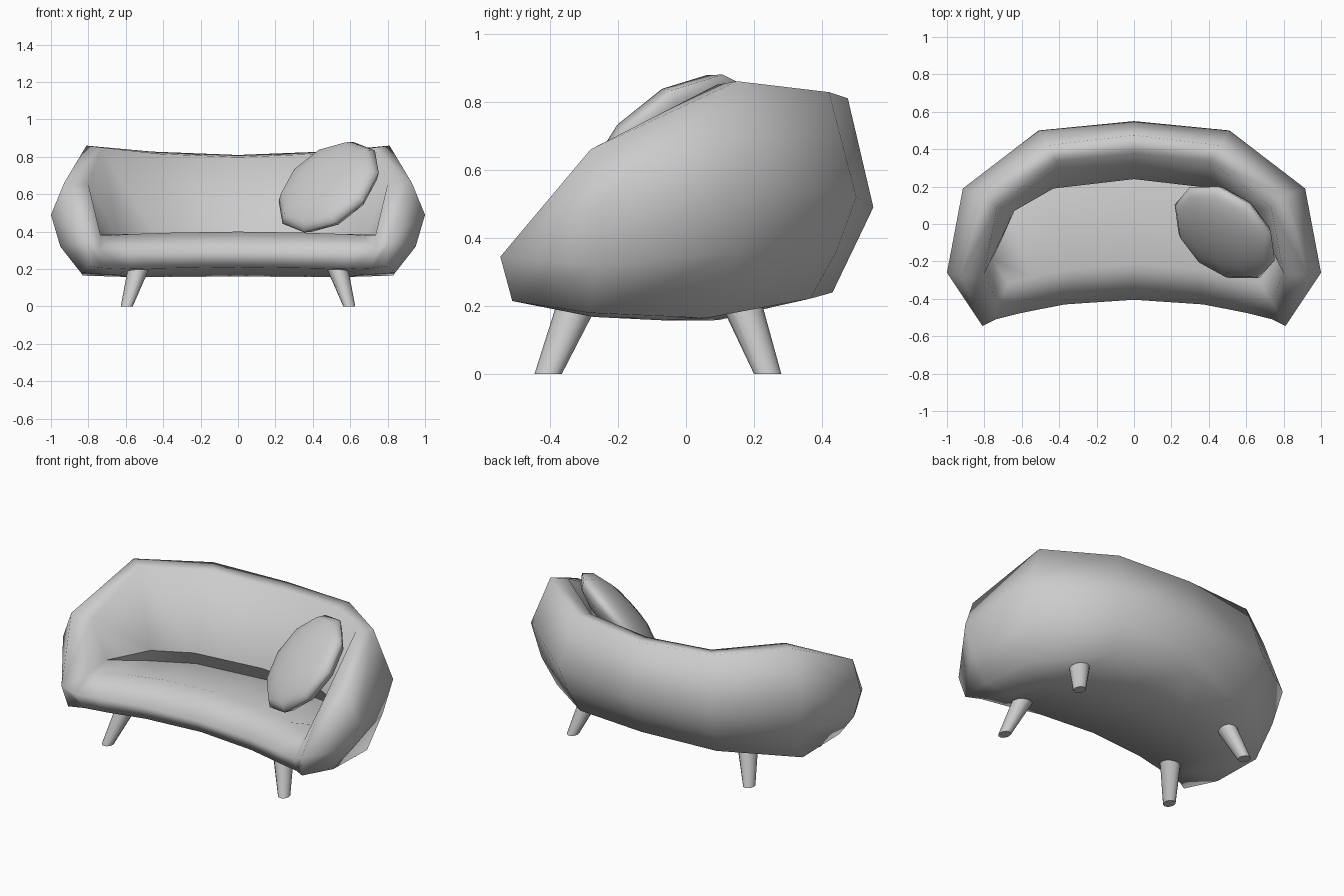
import bpy
import bmesh
from math import cos, sin, tau
from mathutils import Vector

default = bpy.data.objects.get("Cube")
if default:
    bpy.data.objects.remove(default)

grey = bpy.data.materials.new("soft_grey")
grey.use_nodes = True
tone = (0.6, 0.6, 0.6, 1)
grey.diffuse_color = tone
grey.node_tree.nodes["Principled BSDF"].inputs["Base Color"].default_value = tone


def finish(name, bm):
    """Turn a bmesh into a smooth grey object."""
    bmesh.ops.recalc_face_normals(bm, faces=bm.faces)
    for face in bm.faces:
        face.smooth = True
    mesh = bpy.data.meshes.new(name)
    bm.to_mesh(mesh)
    bm.free()
    mesh.materials.append(grey)
    obj = bpy.data.objects.new(name, mesh)
    bpy.context.collection.objects.link(obj)
    return obj


# Plan outlines from the middle to one end: widest line of the back, and seat front
back_plan = [(0, 0.55), (0.51, 0.50), (0.915, 0.19), (1.0, -0.26)]
front_plan = [(0, -0.405), (0.37, -0.43), (0.6, -0.475), (0.74, -0.51)]
pivot_y = -0.28

# Shared points where the rails meet at the arm end
arm_tip = (0.81, -0.545, 0.345)
arm_foot = (0.79, -0.51, 0.215)
arm_inside = (0.735, -0.41, 0.38)
seat_corner = (0.755, -0.19, 0.385)


def back_rail(sx, sy, heights, end):
    rail = [(x * sx, pivot_y + (y - pivot_y) * sy, z)
            for (x, y), z in zip(back_plan, heights)]
    return rail + [end]


def front_rail(sx, inset, heights, end):
    rail = [(x * sx, y + inset, z) for (x, y), z in zip(front_plan, heights)]
    return rail + [end]


rim = [(0, 0.475, 0.81), (0.46, 0.42, 0.828), (0.81, 0.15, 0.86),
       (0.93, -0.28, 0.66), arm_tip]
widest = back_rail(1, 1, (0.49, 0.52, 0.57, 0.49), arm_tip)
lower_side = back_rail(0.95, 0.925, (0.36, 0.36, 0.36, 0.32), arm_tip)
base_edge = [(0, 0.43, 0.24), (0.46, 0.365, 0.222), (0.83, 0.06, 0.165),
             (0.84, -0.28, 0.18), arm_foot]
belly = back_rail(0.65, 0.46, (0.16, 0.158, 0.158, 0.168), arm_foot)
front_base = front_rail(0.97, 0.05, (0.21, 0.205, 0.2, 0.205), arm_foot)
front_bulge = front_rail(1, 0, (0.30, 0.30, 0.30, 0.30), arm_tip)
seat_crest = front_rail(0.91, 0.19, (0.4, 0.395, 0.388, 0.38), arm_inside)
seat_back = [(0, 0.29, 0.28), (0.45, 0.24, 0.28), (0.68, 0.1, 0.29),
             seat_corner, arm_inside]
back_lip = [(0, 0.24, 0.37), (0.43, 0.19, 0.37), (0.64, 0.07, 0.375),
            seat_corner, arm_inside]
inner_rim = back_rail(0.8, 0.79, (0.798, 0.815, 0.85, 0.655), arm_inside)
rails = [rim, widest, lower_side, base_edge, belly, front_base,
         front_bulge, seat_crest, seat_back, back_lip, inner_rim]

# Sofa body: skin between neighbouring rails, on both halves
bm = bmesh.new()
shared = {}


def vert(point, side):
    key = (round(point[0] * side, 4) + 0.0, point[1], point[2])
    if key not in shared:
        shared[key] = bm.verts.new(key)
    return shared[key]


for side in (1, -1):
    for a, b in zip(rails, rails[1:] + rails[:1]):
        for i in range(len(a) - 1):
            corners = [vert(p, side) for p in (a[i], a[i + 1], b[i + 1], b[i])]
            corners = list(dict.fromkeys(corners))
            if len(corners) > 2:
                bm.faces.new(corners)

# Crisp creases where the backrest tucks under and meets the seat
for rail in (seat_back, back_lip):
    crease = {vert(p, side) for p in rail[:-1] for side in (1, -1)}
    for edge in bm.edges:
        if all(v in crease for v in edge.verts):
            edge.smooth = False
finish("sofa_body", bm)

# Leaning round cushion
bm = bmesh.new()
bmesh.ops.create_uvsphere(bm, u_segments=10, v_segments=6, radius=1)
cushion = finish("cushion", bm)
cushion.scale = (0.315, 0.315, 0.095)
cushion.location = (0.485, -0.045, 0.638)
cushion.rotation_mode = "QUATERNION"
cushion.rotation_quaternion = Vector((-0.5, -0.58, 0.64)).to_track_quat("Z", "Y")


# Splayed tapered legs with level ends
def leg(name, top, foot, sides=12):
    bm = bmesh.new()
    rings = []
    for centre, rx, ry in ((foot, 0.032, 0.04), (top, 0.062, 0.064)):
        rings.append([bm.verts.new((centre[0] + rx * cos(tau * k / sides),
                                    centre[1] + ry * sin(tau * k / sides),
                                    centre[2])) for k in range(sides)])
    low, high = rings
    for k in range(sides):
        n = (k + 1) % sides
        bm.faces.new((low[k], low[n], high[n], high[k]))
    for ring in rings:
        cap = bm.faces.new(ring)
        for edge in cap.edges:
            edge.smooth = False
    finish(name, bm)


for label, side in (("left", 1), ("right", -1)):
    leg("front_leg_" + label, (side * 0.52, -0.305, 0.24), (side * 0.595, -0.405, 0))
    leg("back_leg_" + label, (side * 0.52, 0.15, 0.24), (side * 0.595, 0.24, 0))
